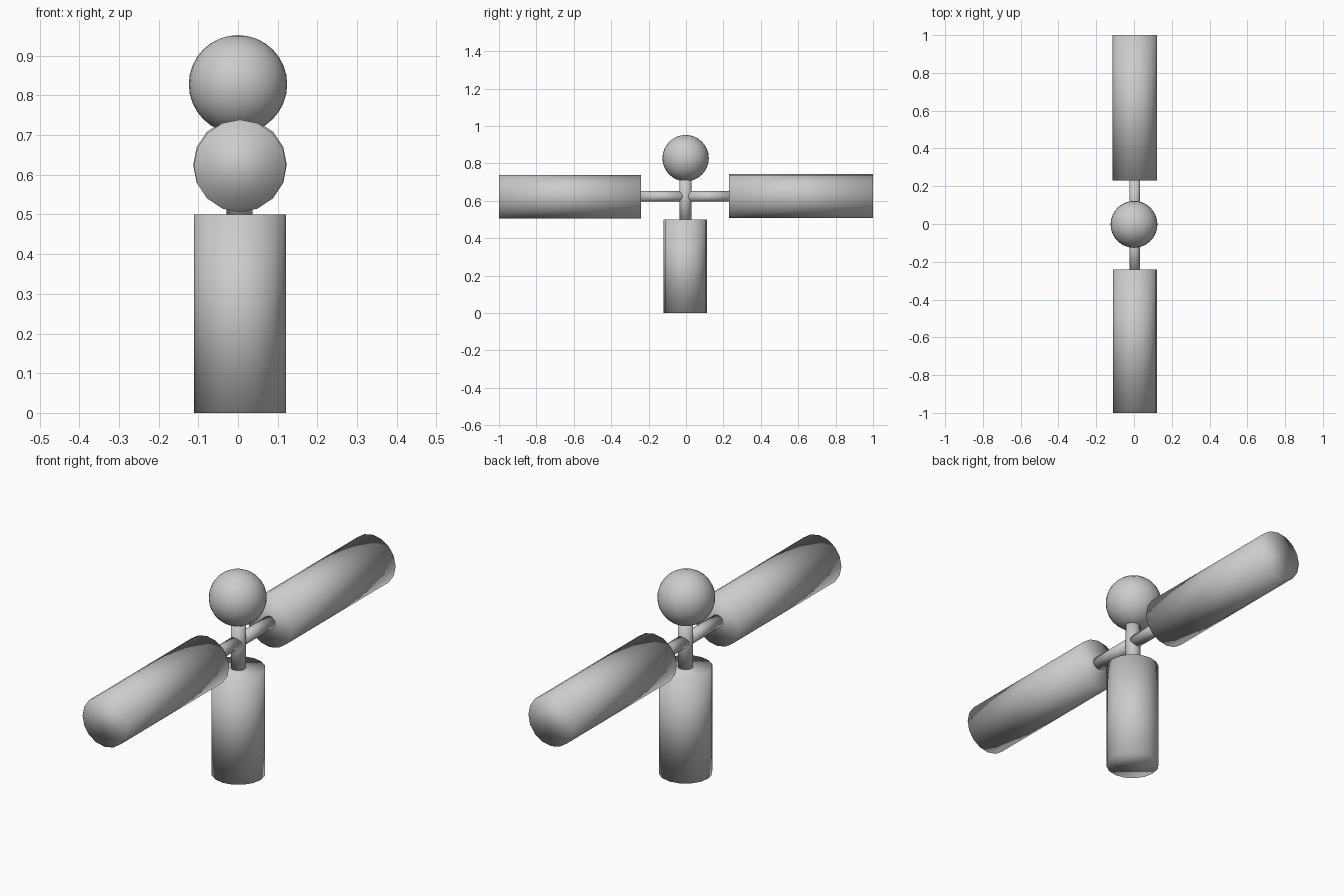
import bpy
from math import pi

if "Cube" in bpy.data.objects:
    bpy.data.objects.remove(bpy.data.objects["Cube"])


def finish(name):
    bpy.context.object.name = name
    bpy.ops.object.shade_smooth()


def cylinder(name, r, start, end, axis, centre):
    """Smooth 16-sided cylinder along y or z; centre gives the other two coordinates."""
    mid = (start + end) / 2
    if axis == 'Z':
        loc, rot = (centre[0], centre[1], mid), (0, 0, 0)
    else:
        loc, rot = (centre[0], mid, centre[1]), (pi / 2, 0, 0)
    bpy.ops.mesh.primitive_cylinder_add(vertices=16, radius=r, depth=end - start,
                                        location=loc, rotation=rot)
    finish(name)


# Upright body and the thin neck above it
cylinder("body", 0.116, 0.0, 0.50, 'Z', (0.005, -0.004))
cylinder("neck", 0.033, 0.49, 0.73, 'Z', (0.004, -0.003))

# Ball head
bpy.ops.mesh.primitive_uv_sphere_add(segments=32, ring_count=16, radius=0.124,
                                     location=(0, -0.002, 0.828))
finish("head")

# Thick outer arms joined to the neck by thin rods
cylinder("front_arm", 0.1165, -1.0, -0.24, 'Y', (0.005, 0.6225))
cylinder("back_arm", 0.118, 0.23, 1.0, 'Y', (0.005, 0.625))
cylinder("front_rod", 0.029, -0.25, -0.01, 'Y', (0.004, 0.624))
cylinder("back_rod", 0.029, 0.005, 0.24, 'Y', (0.004, 0.624))
